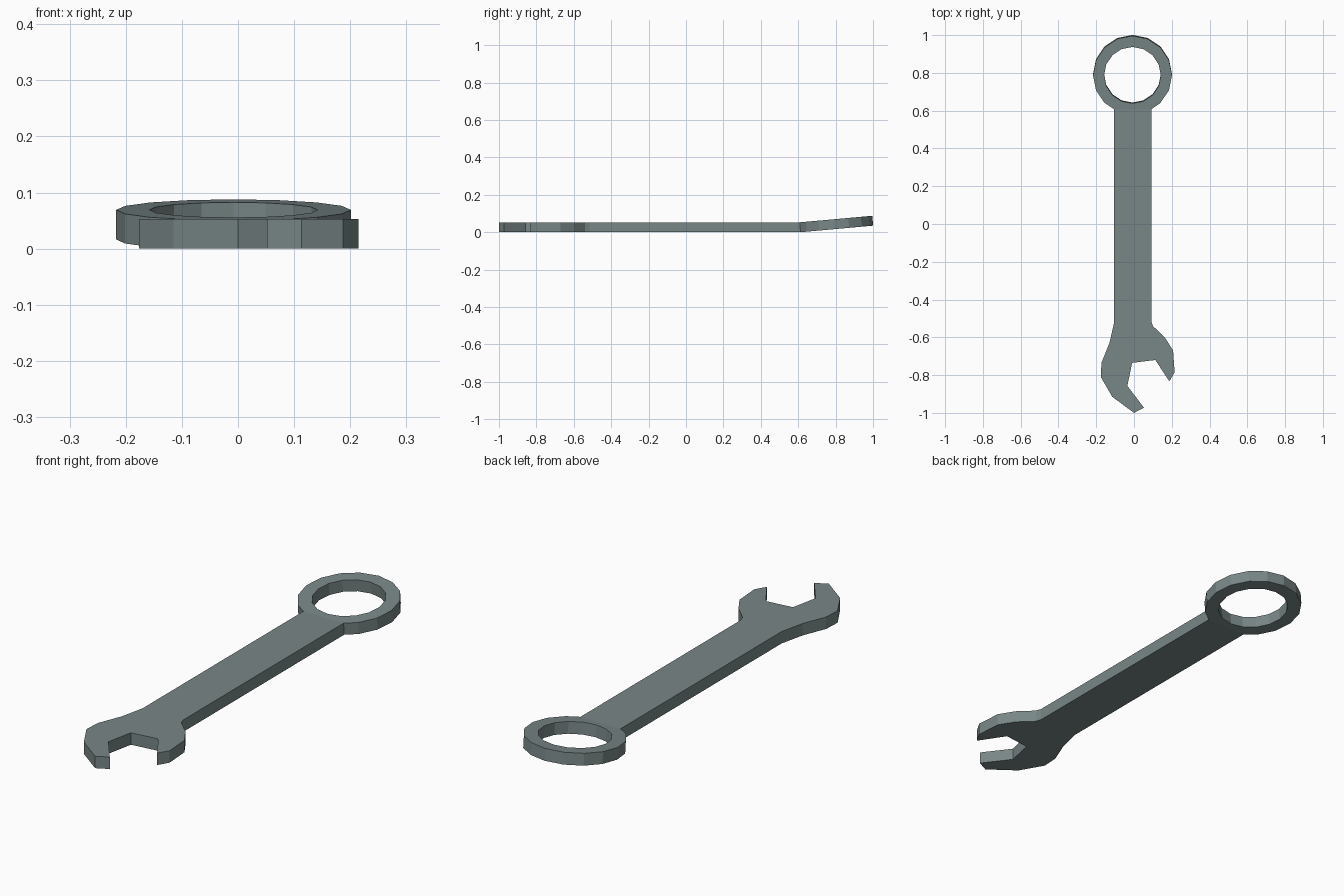
import bpy, bmesh, math
from mathutils import Matrix, Vector

if "Cube" in bpy.data.objects:
    bpy.data.objects.remove(bpy.data.objects["Cube"])

THICK = 0.053
CX, CY = -0.008, 0.791      # ring centre
BEND_Y = 0.61               # where the ring end tilts up

steel = bpy.data.materials.new("grey green steel")
steel.diffuse_color = (0.19, 0.24, 0.24, 1)
steel.use_nodes = True
steel.node_tree.nodes["Principled BSDF"].inputs["Base Color"].default_value = steel.diffuse_color


def arc(radius, first, last):
    """Points on a 16-sided circle around the ring centre."""
    return [(CX + radius * math.cos(math.tau * i / 16),
             CY + radius * math.sin(math.tau * i / 16)) for i in range(first, last + 1)]


# Open jaw outline, from the left of the handle round to the right
jaw = [(-0.105, -0.52), (-0.13, -0.63), (-0.172, -0.735), (-0.176, -0.81),
       (-0.115, -0.915), (0.0, -1.0), (0.053, -0.973), (-0.035, -0.857),
       (-0.01, -0.735), (0.113, -0.72), (0.187, -0.833), (0.215, -0.785),
       (0.207, -0.67), (0.163, -0.6), (0.1, -0.54), (0.092, -0.515)]
outline = jaw + [(0.092, BEND_Y)] + arc(0.209, -2, 10) + [(-0.105, BEND_Y)]
hole = arc(0.15, 0, 15)

bm = bmesh.new()
for loop in (outline, hole):
    vs = [bm.verts.new((x, y, 0)) for x, y in loop]
    for a, b in zip(vs, vs[1:] + vs[:1]):
        bm.edges.new((a, b))
bmesh.ops.triangle_fill(bm, edges=bm.edges[:], use_beauty=True, normal=(0, 0, 1))

# Cut a fold line where the ring end bends
bmesh.ops.bisect_plane(bm, geom=bm.verts[:] + bm.edges[:] + bm.faces[:], dist=1e-4,
                       plane_co=(0, BEND_Y, 0), plane_no=(0, 1, 0))

# Thickness
ext = bmesh.ops.extrude_face_region(bm, geom=bm.faces[:], use_keep_orig=True)
bmesh.ops.translate(bm, vec=(0, 0, THICK),
                    verts=[g for g in ext["geom"] if isinstance(g, bmesh.types.BMVert)])

# Tilt the ring end
bmesh.ops.rotate(bm, cent=Vector((0, BEND_Y, THICK / 2)), matrix=Matrix.Rotation(0.09, 3, 'X'),
                 verts=[v for v in bm.verts if v.co.y > BEND_Y - 0.001])
bmesh.ops.recalc_face_normals(bm, faces=bm.faces[:])

mesh = bpy.data.meshes.new("spanner")
bm.to_mesh(mesh)
bm.free()
mesh.materials.append(steel)
bpy.context.collection.objects.link(bpy.data.objects.new("spanner", mesh))
